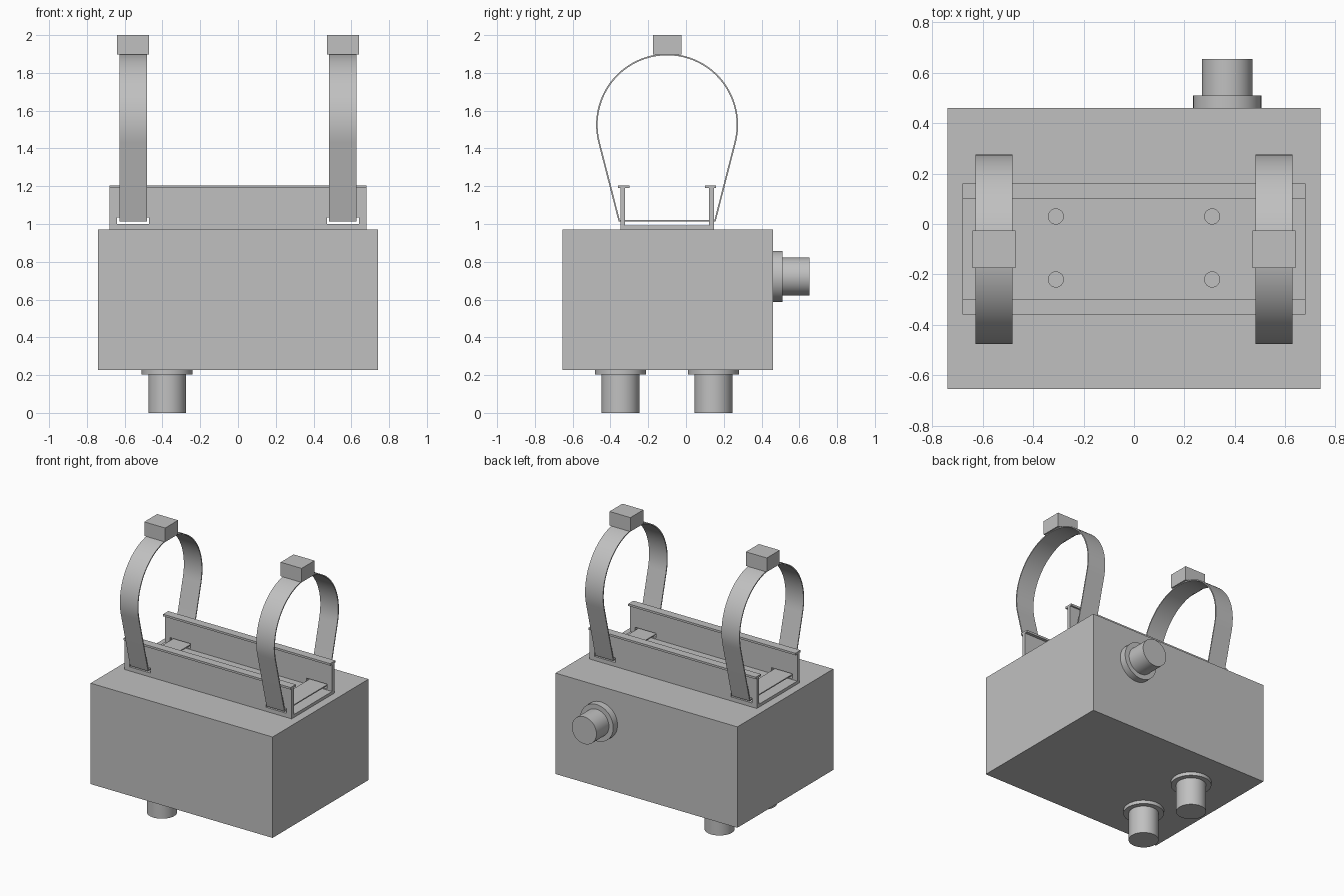
import bpy, bmesh, math
from mathutils import Matrix, Vector

old = bpy.data.objects.get("Cube")
if old:
    bpy.data.objects.remove(old, do_unlink=True)

grey = bpy.data.materials.new("plain_grey")
grey.use_nodes = True
colour = (0.53, 0.53, 0.53, 1)
grey.diffuse_color = colour
grey.node_tree.nodes["Principled BSDF"].inputs["Base Color"].default_value = colour


def finish(name, bm):
    bmesh.ops.recalc_face_normals(bm, faces=bm.faces[:])
    mesh = bpy.data.meshes.new(name)
    bm.to_mesh(mesh)
    bm.free()
    mesh.materials.append(grey)
    obj = bpy.data.objects.new(name, mesh)
    bpy.context.collection.objects.link(obj)
    return obj


def activate(obj):
    bpy.ops.object.select_all(action='DESELECT')
    obj.select_set(True)
    bpy.context.view_layer.objects.active = obj


def smooth(obj):
    activate(obj)
    bpy.ops.object.shade_smooth_by_angle(angle=math.radians(30))


def box(name, low, high):
    low, high = Vector(low), Vector(high)
    bm = bmesh.new()
    bmesh.ops.create_cube(bm, size=1)
    for v in bm.verts:
        v.co = (low + high) / 2 + v.co * (high - low)
    return finish(name, bm)


def cylinder(name, start, end, radius):
    start, end = Vector(start), Vector(end)
    axis = end - start
    turn = Vector((0, 0, 1)).rotation_difference(axis).to_matrix().to_4x4()
    bm = bmesh.new()
    bmesh.ops.create_cone(bm, cap_ends=True, segments=48, radius1=radius,
                          radius2=radius, depth=axis.length,
                          matrix=Matrix.Translation((start + end) / 2) @ turn)
    obj = finish(name, bm)
    smooth(obj)
    return obj


def connector(name, base, direction, collar, length):
    base, direction = Vector(base), Vector(direction)
    cylinder(name + "_collar", base, base + direction * collar, 0.135)
    cylinder(name + "_plug", base + direction * collar, base + direction * length, 0.1)


def cut(obj, cutter):
    cutter.hide_render = True
    mod = obj.modifiers.new("cut", 'BOOLEAN')
    mod.object = cutter
    mod.solver = 'EXACT'
    activate(obj)
    bpy.ops.object.modifier_apply(modifier=mod.name)
    bpy.data.objects.remove(cutter, do_unlink=True)


# Enclosure and its cable connectors
box("enclosure", (-0.74, -0.655, 0.228), (0.74, 0.46, 0.97))
connector("front_bottom_connector", (-0.375, -0.347, 0.228), (0, 0, -1), 0.025, 0.228)
connector("rear_bottom_connector", (-0.375, 0.145, 0.228), (0, 0, -1), 0.025, 0.228)
connector("back_connector", (0.37, 0.46, 0.722), (0, 1, 0), 0.05, 0.195)

# Mounting channel: half profile as (offset from centre line, height), mirrored
MID = -0.1
half = [(0.248, 0.97), (0.248, 1.19), (0.26, 1.19), (0.26, 1.205),
        (0.2, 1.205), (0.2, 1.19), (0.222, 1.19), (0.222, 0.992)]
outline = half + [(-y, z) for y, z in reversed(half)]
bm = bmesh.new()
face = bm.faces.new([bm.verts.new((-0.68, MID + y, z)) for y, z in outline])
result = bmesh.ops.extrude_face_region(bm, geom=[face])
bmesh.ops.translate(bm, vec=(1.36, 0, 0),
                    verts=[g for g in result["geom"] if isinstance(g, bmesh.types.BMVert)])
channel = finish("mounting_channel", bm)

# Strap slots and bolt holes
for side in (-1, 1):
    x = side * 0.555
    cut(channel, box("slot_cutter", (x - 0.085, -0.6, 1.0), (x + 0.085, 0.4, 1.035)))
    for y in (-0.22, 0.03):
        cut(channel, cylinder("hole_cutter", (side * 0.31, y, 0.9),
                              (side * 0.31, y, 1.05), 0.03))

# Strap loop: an arc with tangent legs joined by a flat run through the slots
RADIUS, CENTRE, FOOT, FLOOR = 0.372, 1.525, 0.254, 1.018
drop = CENTRE - FLOOR
start = math.acos(RADIUS / math.hypot(FOOT, drop)) - math.atan2(drop, FOOT)
STEPS = 48
loop = [(FOOT, FLOOR)]
for i in range(STEPS + 1):
    a = start + (math.pi - 2 * start) * i / STEPS
    loop.append((RADIUS * math.cos(a), CENTRE + RADIUS * math.sin(a)))
loop.append((-FOOT, FLOOR))

for side, label in ((1, "left"), (-1, "right")):
    x = side * 0.555
    bm = bmesh.new()
    rows = [[bm.verts.new((x + dx, MID + y, z)) for dx in (-0.073, 0.073)]
            for y, z in loop]
    for i, row in enumerate(rows):
        after = rows[(i + 1) % len(rows)]
        bm.faces.new((row[0], row[1], after[1], after[0]))
    strap = finish(label + "_strap", bm)
    mod = strap.modifiers.new("thickness", 'SOLIDIFY')
    mod.thickness = 0.008
    mod.offset = 0
    mod.use_even_offset = True
    activate(strap)
    bpy.ops.object.modifier_apply(modifier=mod.name)
    smooth(strap)
    box(label + "_buckle", (x - 0.085, MID - 0.075, 1.905 - 0.008),
        (x + 0.085, MID + 0.075, 2.0))
